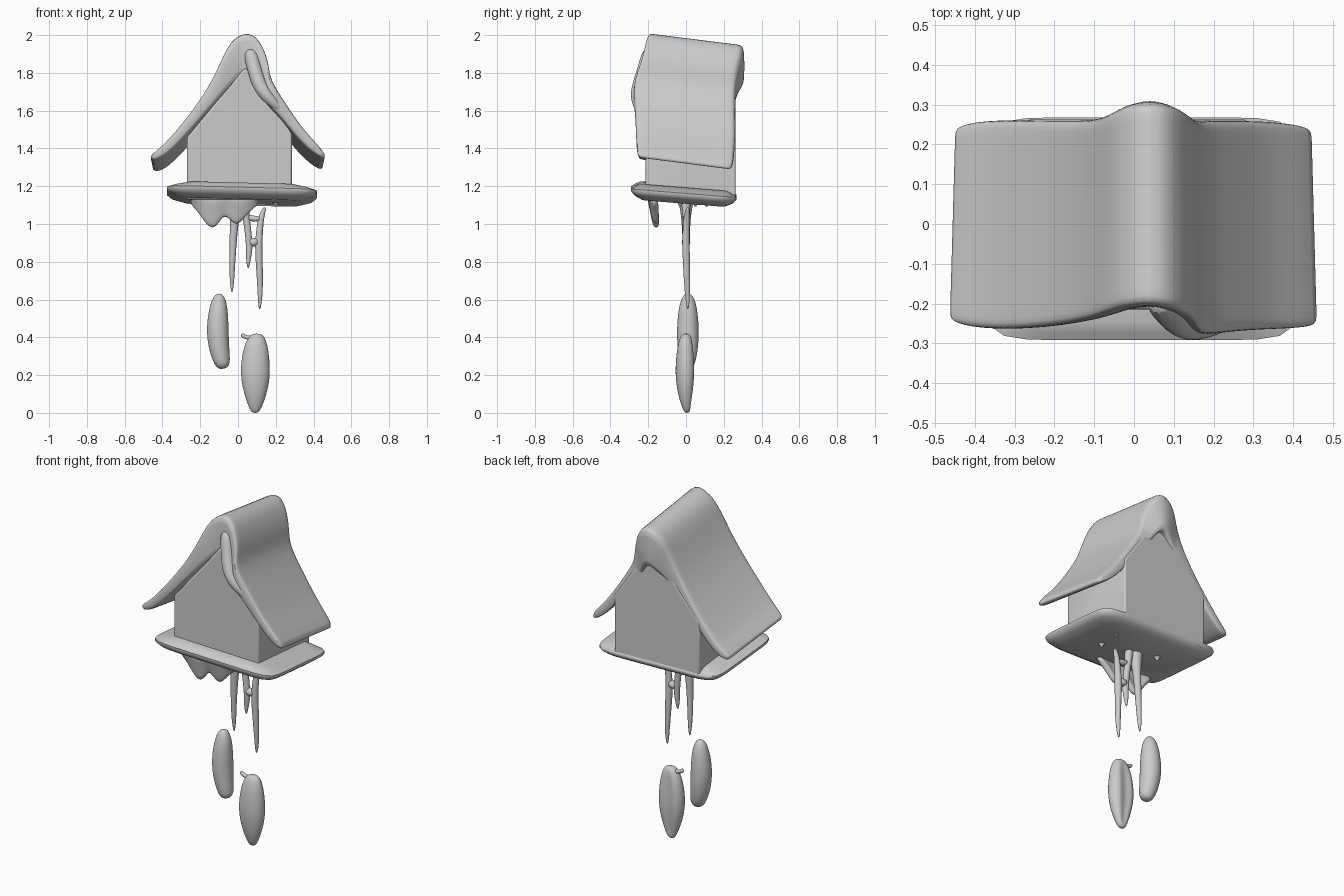
import bpy, bmesh, math
from mathutils import Vector

if "Cube" in bpy.data.objects:
    bpy.data.objects.remove(bpy.data.objects["Cube"])


def finish(name, bm, levels=0, thickness=0, angle=60):
    bmesh.ops.recalc_face_normals(bm, faces=bm.faces)
    me = bpy.data.meshes.new(name)
    bm.to_mesh(me)
    bm.free()
    ob = bpy.data.objects.new(name, me)
    bpy.context.collection.objects.link(ob)
    if thickness:
        m = ob.modifiers.new("thickness", 'SOLIDIFY')
        m.thickness, m.offset = thickness, 0
    if levels:
        m = ob.modifiers.new("smooth", 'SUBSURF')
        m.levels = m.render_levels = levels
    bpy.ops.object.select_all(action='DESELECT')
    ob.select_set(True)
    bpy.context.view_layer.objects.active = ob
    bpy.ops.object.shade_smooth_by_angle(angle=math.radians(angle))
    return ob


def bridge(bm, rings, caps=True):
    """Skin a list of closed vertex rings."""
    n = len(rings[0])
    for a, b in zip(rings, rings[1:]):
        for i in range(n):
            j = (i + 1) % n
            bm.faces.new((a[i], a[j], b[j], b[i]))
    if caps:
        bm.faces.new(rings[0])
        bm.faces.new(rings[-1])


def tube(name, pts, squash=1.0, seg=12, groove=1.0):
    """Tapered tube through (x, y, z, radius); groove dents the back line."""
    bm = bmesh.new()
    P = [Vector(p[:3]) for p in pts]
    rings = []
    for k, p in enumerate(P):
        t = (P[min(k + 1, len(P) - 1)] - P[max(k - 1, 0)]).normalized()
        u = Vector((0, 1, 0)).cross(t).normalized()
        v = t.cross(u)
        r, ring = pts[k][3], []
        for i in range(seg):
            a = 2 * math.pi * i / seg
            d = groove if i == seg // 4 and 2 <= k < len(P) - 2 else 1
            ring.append(bm.verts.new(p + (u * math.cos(a) + v * math.sin(a) * squash) * r * d))
        rings.append(ring)
    bridge(bm, rings)
    return finish(name, bm, 2)


# Roof: outer x, outer z, inner x, inner z, front y, back y
section = [
    (-.475, 1.362, -.455, 1.335, -.245, .245), (-.40, 1.41, -.385, 1.355, -.265, .262),
    (-.265, 1.57, -.25, 1.495, -.265, .262), (-.15, 1.735, -.13, 1.635, -.25, .26),
    (-.085, 1.875, -.06, 1.71, -.235, .265), (-.04, 1.975, 0, 1.77, -.215, .30),
    (.045, 2.025, .04, 1.80, -.205, .315), (.115, 1.985, .075, 1.77, -.22, .30),
    (.165, 1.86, .11, 1.71, -.245, .265), (.165, 1.775, .15, 1.64, -.285, .26),
    (.25, 1.645, .235, 1.56, -.27, .26), (.355, 1.488, .335, 1.425, -.265, .26),
    (.475, 1.372, .455, 1.335, -.26, .245)]
bm = bmesh.new()
loop = [(s[0], s[1], s[4], s[5]) for s in section] + [(s[2], s[3], s[4], s[5]) for s in section[::-1]]
rings = []
for t in (0, .05, .35, .65, .95, 1):
    rings.append([bm.verts.new((x * (1 - .03 * t), f + (b - f) * t, z - .065 * t)) for x, z, f, b in loop])
bridge(bm, rings, caps=False)
n = len(section)
for ring in (rings[0], rings[-1]):
    for i in range(n - 1):
        bm.faces.new((ring[i], ring[i + 1], ring[2 * n - 2 - i], ring[2 * n - 1 - i]))
finish("roof", bm, 2)

# Curled fold under the front of the ridge
tube("roof_front_fold", [(.06, -.19, 1.93, .04), (.085, -.215, 1.83, .04), (.11, -.245, 1.74, .04),
                         (.15, -.265, 1.675, .035), (.22, -.25, 1.615, .025), (.28, -.235, 1.55, .012)])

# House body with gable, back wall flush with the roof
bm = bmesh.new()
gable = [(-.27, 1.13), (.285, 1.13), (.285, 1.48), (.05, 1.82), (.03, 1.82), (-.27, 1.46)]
bridge(bm, [[bm.verts.new((x, y, z)) for x, z in gable] for y in (-.215, .263)])
house = finish("house_body", bm, angle=40)
bev = house.modifiers.new("soft_edges", 'BEVEL')
bev.width, bev.segments = .02, 3

# Floor plate: rounded rectangle rings, thin at the rim, tilted down to the back
bm = bmesh.new()
rings = []
for z, rx, ry in ((1.115, .30, .22), (1.135, .37, .26), (1.157, .397, .28),
                  (1.172, .397, .28), (1.185, .36, .26), (1.20, .29, .235)):
    ring = []
    for i in range(64):
        a = 2 * math.pi * (i + .5) / 64
        c, s = math.cos(a), math.sin(a)
        k = (abs(c) ** 9 + abs(s) ** 9) ** (-1 / 9)
        x, y = .02 + rx * c * k, -.012 + ry * s * k
        ring.append(bm.verts.new((x, y, z - .08 * y - .025 * x)))
    rings.append(ring)
bridge(bm, rings)
finish("floor_plate", bm)

# Two-pointed carved fringe hanging below the front
bm = bmesh.new()
cols = [(-.25, 1.11), (-.21, 1.07), (-.17, 1.0), (-.135, .97), (-.105, 1.0), (-.08, 1.045),
        (-.045, 1.03), (-.005, .98), (.05, 1.06), (.11, 1.11)]
grid = [[bm.verts.new((x, -.19 + .035 * t, 1.15 + (zb - 1.15) * t)) for t in (0, .35, .7, 1)]
        for x, zb in cols]
for a, b in zip(grid, grid[1:]):
    for i in range(3):
        bm.faces.new((a[i], b[i], b[i + 1], a[i + 1]))
finish("front_fringe", bm, 2, thickness=.035)

# Hanging chains, merged and drooping to points
chains = {
    "chain_left": [(-.01, 0, 1.15, .05), (-.015, 0, 1.06, .028), (-.022, 0, .98, .022),
                   (-.03, .002, .82, .017), (-.032, .008, .70, .013), (-.032, .01, .635, .004)],
    "chain_right": [(.145, .01, 1.09, .008), (.125, .005, 1.05, .016), (.115, 0, .98, .018),
                    (.108, 0, .88, .021), (.115, .003, .75, .018), (.118, .008, .62, .014),
                    (.114, .01, .545, .005)],
    "chain_middle": [(.03, 0, 1.15, .03), (.04, 0, 1.06, .02), (.052, 0, .97, .018),
                     (.062, 0, .88, .019), (.055, 0, .82, .014), (.054, 0, .765, .005)],
}
for name, pts in chains.items():
    tube(name, pts)
tube("chain_link_upper", [(.045, 0, 1.04, .015), (.085, 0, 1.025, .018), (.12, 0, 1.03, .013)])
tube("chain_link_lower", [(.055, 0, .91, .02), (.085, 0, .90, .026), (.11, 0, .91, .018)])

# Small drips under the floor
for i, (x, y) in enumerate(((.22, .11), (.20, -.03), (-.12, .05))):
    tube(f"floor_drip_{i + 1}", [(x, y, 1.14, .04), (x, y, 1.115, .018), (x, y, 1.09, .004)])

# Cone-shaped weights
tube("weight_left", [(-.10, .01, .632, .01), (-.10, .01, .615, .032), (-.103, .01, .56, .05),
                     (-.108, .01, .47, .06), (-.106, .01, .38, .06), (-.09, .008, .29, .05),
                     (-.078, .005, .248, .038), (-.075, .005, .234, .015)])
tube("weight_right", [(.10, 0, .42, .02), (.10, 0, .405, .045), (.095, 0, .345, .068),
                      (.092, 0, .26, .08), (.092, 0, .18, .08), (.092, 0, .10, .062),
                      (.092, .003, .04, .04), (.09, .006, .01, .025), (.09, .006, .0, .012)],
     squash=.72, groove=.55)
tube("weight_right_stem", [(.09, 0, .385, .02), (.055, 0, .40, .011), (.035, 0, .402, .011), (.017, 0, .418, .013)])
